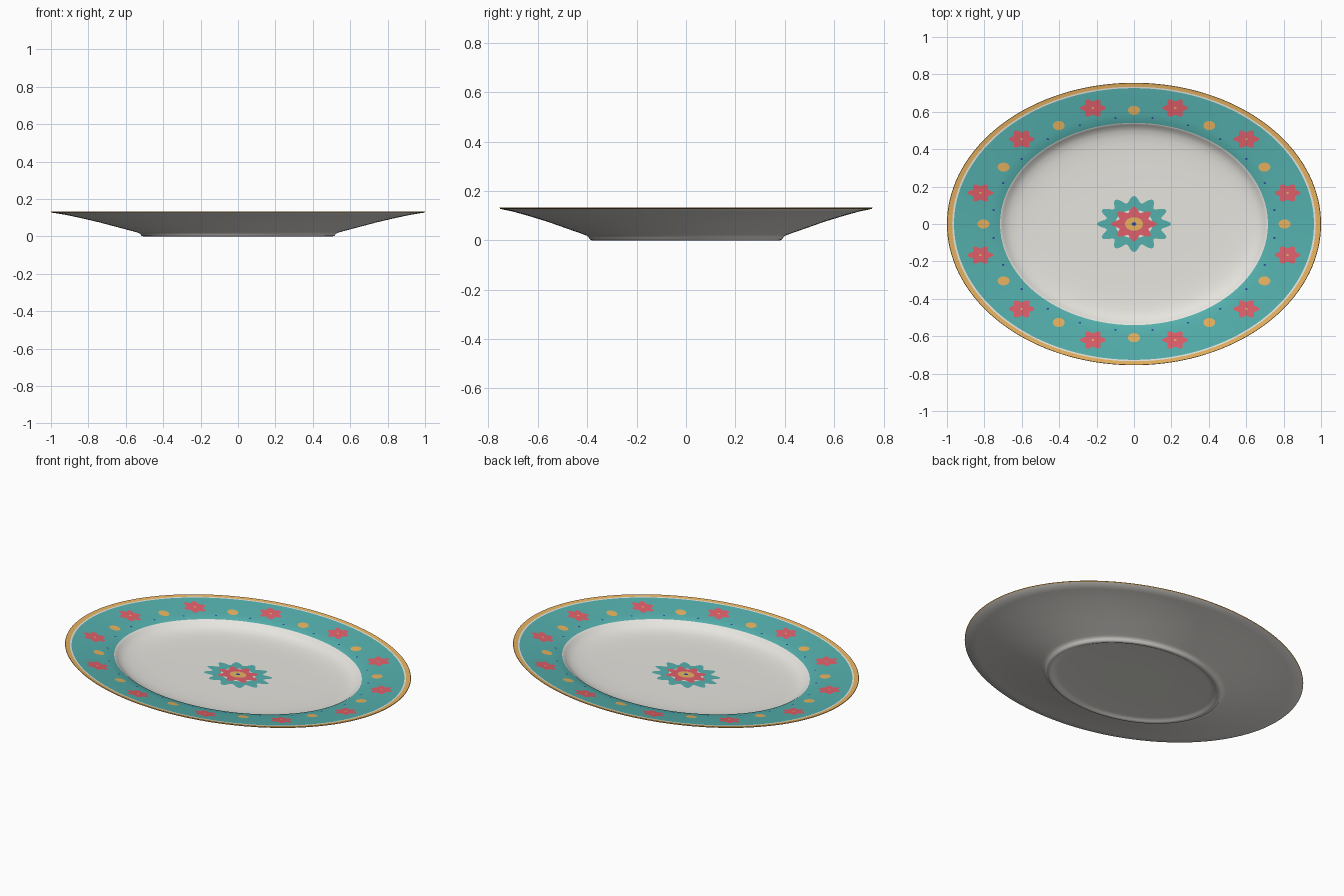
import bpy, bmesh, math

if "Cube" in bpy.data.objects:
    bpy.data.objects.remove(bpy.data.objects["Cube"])

RY = 0.755      # ellipse ratio y / x
N = 144         # segments around


def mat(name, rgb):
    m = bpy.data.materials.new(name)
    m.diffuse_color = (*rgb, 1)
    m.use_nodes = True
    m.node_tree.nodes["Principled BSDF"].inputs["Base Color"].default_value = m.diffuse_color
    return m


CREAM = mat("cream", (0.90, 0.88, 0.83))
TEAL = mat("teal", (0.089, 0.435, 0.42))
GOLD = mat("gold", (0.82, 0.46, 0.12))
PINK = mat("pink", (0.74, 0.115, 0.145))
BLUE = mat("blue", (0.03, 0.07, 0.38))

# top surface (radius, z) from centre to rim
TOP = [(0.2, .047), (0.4, .0475), (0.5, .049), (0.57, .052), (0.62, .057),
       (0.66, .065), (0.685, .076), (0.70, .087), (0.708, .093), (0.716, .097),
       (0.78, .106), (0.87, .117), (0.962, .128), (0.972, .129), (0.992, .132)]
# lip, underside and foot ring, back to the centre
UNDER = [(0.998, .133), (1.0, .131), (0.996, .127), (0.93, .1165), (0.85, .100),
         (0.74, .0745), (0.65, .0505), (0.58, .032), (0.545, .0225), (0.53, .018),
         (0.522, .011), (0.515, .003), (0.507, 0), (0.495, 0), (0.485, .004),
         (0.472, .010), (0.45, .012), (0.2, .012)]


def surf(r):
    """Height of the top surface at normalised radius r."""
    if r <= TOP[0][0]:
        return TOP[0][1]
    for (r0, z0), (r1, z1) in zip(TOP, TOP[1:]):
        if r <= r1:
            return z0 + (z1 - z0) * (r - r0) / (r1 - r0)
    return TOP[-1][1]


def finish(name, bm, mats, angle=50):
    me = bpy.data.meshes.new(name)
    for f in bm.faces:
        f.smooth = True
    bm.to_mesh(me)
    bm.free()
    for m in mats:
        me.materials.append(m)
    me.set_sharp_from_angle(angle=math.radians(angle))
    ob = bpy.data.objects.new(name, me)
    bpy.context.collection.objects.link(ob)
    return ob


# plate body: lathed profile squashed to an ellipse, coloured by ring
bm = bmesh.new()
profile = TOP + UNDER
rings = [[bm.verts.new((r * math.cos(2 * math.pi * i / N),
                        RY * r * math.sin(2 * math.pi * i / N), z))
          for i in range(N)] for r, z in profile]
for k in range(len(rings) - 1):
    a, b = rings[k], rings[k + 1]
    rm = (profile[k][0] + profile[k + 1][0]) / 2
    if k >= len(TOP) + 2 or rm < 0.715:
        idx = 0
    elif rm < 0.962:
        idx = 1
    elif rm < 0.972:
        idx = 0
    else:
        idx = 2
    for i in range(N):
        j = (i + 1) % N
        bm.faces.new((a[i], b[i], b[j], a[j])).material_index = idx
for ring, z, flip in ((rings[0], TOP[0][1], False), (rings[-1], UNDER[-1][1], True)):
    c = bm.verts.new((0, 0, z))
    for i in range(N):
        p, q = ring[i], ring[(i + 1) % N]
        bm.faces.new((c, q, p) if flip else (c, p, q))
finish("plate_body", bm, [CREAM, TEAL, GOLD])


def decals(name, material, spots, size, lobe=0, petals=0, lift=.0015, n=24):
    """Thin petal or dot shapes laid on the top surface."""
    bm = bmesh.new()
    for u, v in spots:
        c = bm.verts.new((u, RY * v, surf(math.hypot(u, v)) + lift))
        edge = []
        for i in range(n):
            t = 2 * math.pi * i / n
            r = size + lobe * math.cos(petals * t)
            x, y = u + r * math.cos(t), v + r * math.sin(t)
            edge.append(bm.verts.new((x, RY * y, surf(math.hypot(x, y)) + lift)))
        for i in range(n):
            bm.faces.new((c, edge[i], edge[(i + 1) % n]))
    finish(name, bm, [material])


def around(count, radius, start):
    return [(radius * math.cos(math.radians(start + 360 * i / count)),
             radius * math.sin(math.radians(start + 360 * i / count)))
            for i in range(count)]


# rim ornaments
decals("rim_flowers", PINK, around(12, 0.85, 15), 0.058, 0.011, 6, n=48)
decals("rim_flower_centres", GOLD, around(12, 0.85, 15), 0.007, lift=.0025, n=8)
decals("rim_gold_dots", GOLD, around(12, 0.805, 0), 0.032)
decals("rim_blue_specks", BLUE, around(24, 0.757, 7.5), 0.007, n=8)

# centre rosette, stacked layers
mid = [(0, 0)]
decals("rosette_outer", TEAL, mid, 0.174, 0.024, 12, .001, 144)
decals("rosette_gap", CREAM, mid, 0.100, 0, 0, .002, 48)
decals("rosette_inner", PINK, mid, 0.103, 0.019, 8, .003, 96)
decals("rosette_disc", GOLD, mid, 0.048, 0, 0, .004, 32)
decals("rosette_eye", BLUE, mid, 0.013, 0, 0, .005, 12)
